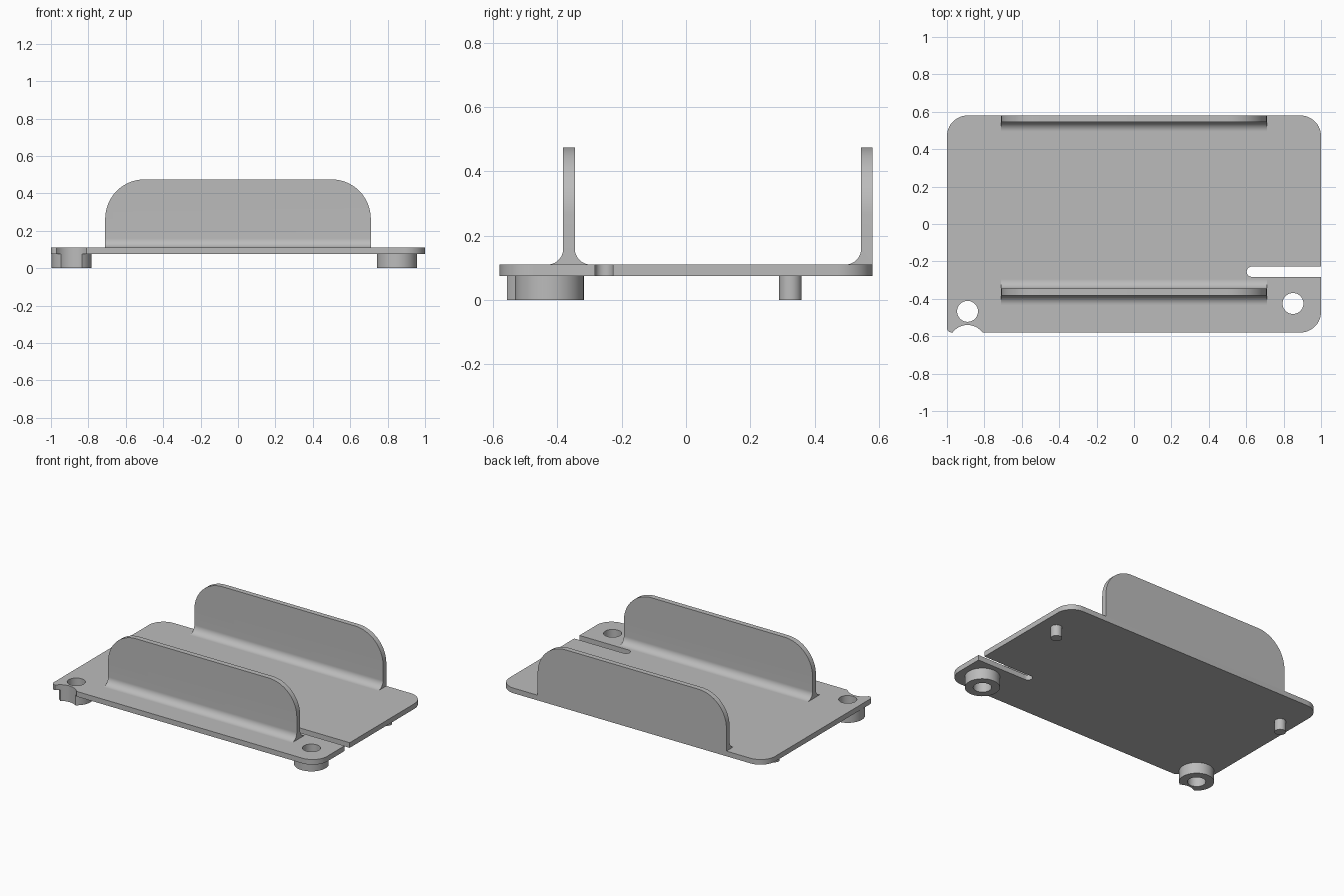
import bpy
import bmesh
from math import radians, cos, sin
from mathutils import Matrix, Vector

cube = bpy.data.objects.get("Cube")
if cube:
    bpy.data.objects.remove(cube, do_unlink=True)

grey = bpy.data.materials.new("light grey")
grey.use_nodes = True
grey.diffuse_color = (0.5, 0.5, 0.5, 1)
grey.node_tree.nodes["Principled BSDF"].inputs["Base Color"].default_value = (0.5, 0.5, 0.5, 1)

# Orientations: profile drawn in the xz plane, or in the yz plane
XZ = Matrix.Rotation(radians(90), 4, "X")
YZ = Matrix(((0, 0, 1, 0), (1, 0, 0, 0), (0, 1, 0, 0), (0, 0, 0, 1)))


def arc(cx, cy, r, start, end, n=16):
    angles = [radians(start + (end - start) * i / n) for i in range(n + 1)]
    return [(cx + r * cos(a), cy + r * sin(a)) for a in angles]


def circle(cx, cy, r):
    return arc(cx, cy, r, 0, 360, 48)[:-1]


def prism(name, loops, low, high, turn=Matrix()):
    """Extrude a filled profile; loops after the first are holes."""
    curve = bpy.data.curves.new(name, "CURVE")
    curve.dimensions = "2D"
    curve.fill_mode = "BOTH"
    curve.extrude = (high - low) / 2
    for loop in loops:
        spline = curve.splines.new("POLY")
        spline.points.add(len(loop) - 1)
        for point, (u, v) in zip(spline.points, loop):
            point.co = (u, v, 0, 1)
        spline.use_cyclic_u = True
    source = bpy.data.objects.new(name + "_profile", curve)
    bpy.context.collection.objects.link(source)
    bpy.context.view_layer.update()
    graph = bpy.context.evaluated_depsgraph_get()
    mesh = bpy.data.meshes.new_from_object(source.evaluated_get(graph))
    bpy.data.objects.remove(source)
    mesh.transform(turn @ Matrix.Translation(Vector((0, 0, (low + high) / 2))))
    bm = bmesh.new()
    bm.from_mesh(mesh)
    bmesh.ops.remove_doubles(bm, verts=bm.verts, dist=0.0001)
    bmesh.ops.recalc_face_normals(bm, faces=bm.faces)
    bm.to_mesh(mesh)
    bm.free()
    mesh.materials.clear()
    mesh.materials.append(grey)
    obj = bpy.data.objects.new(name, mesh)
    bpy.context.collection.objects.link(obj)
    return obj


def smooth(obj):
    bpy.ops.object.select_all(action="DESELECT")
    obj.select_set(True)
    bpy.context.view_layer.objects.active = obj
    bpy.ops.object.shade_smooth_by_angle(angle=radians(30))


BASE, TOP, WALL_TOP = 0.075, 0.11, 0.475
LEFT_HOLE, RIGHT_HOLE = (0.85, -0.425), (-0.89, -0.467)
HOLE_R, BOSS_R = 0.056, 0.107
NOTCH = (-0.89, -0.64, 0.1)

# Base plate with rounded corners, edge notch, side slot and two holes
outline = (
    arc(-0.975, -0.555, 0.025, 180, 270, 6)
    + arc(*NOTCH, 143, 37)
    + arc(0.89, -0.47, 0.11, 270, 360)
    + [(1, -0.2825)]
    + arc(0.63, -0.255, 0.0275, 270, 90)
    + [(1, -0.2275)]
    + arc(0.89, 0.47, 0.11, 0, 90)
    + arc(-0.89, 0.47, 0.11, 90, 180)
)
smooth(prism("base_plate", [outline, circle(*LEFT_HOLE, HOLE_R), circle(*RIGHT_HOLE, HOLE_R)], BASE, TOP))

# Hollow bosses under the front holes, one cut by the notch
smooth(prism("left_boss", [circle(*LEFT_HOLE, BOSS_R), circle(*LEFT_HOLE, HOLE_R)], 0, BASE))
cut_ring = arc(*RIGHT_HOLE, BOSS_R, -58, 238, 40) + arc(*NOTCH, 125, 55)[1:-1]
smooth(prism("right_boss", [cut_ring, circle(*RIGHT_HOLE, HOLE_R)], 0, BASE))

# Locating pegs under the back corners
for side, x in (("left", 0.89), ("right", -0.89)):
    smooth(prism(side + "_peg", [circle(x, 0.325, 0.035)], 0, BASE))


def wall(name, front, back, back_fillet):
    """Upright wall with filleted foot and rounded upper corners."""
    r = 0.05
    section = [(front, WALL_TOP)] + arc(front - r, TOP + r, r, 0, -90)
    if back_fillet:
        section += arc(back + r, TOP + r, r, 270, 180)
    else:
        section += [(back, TOP)]
    section += [(back, WALL_TOP)]
    obj = prism(name, [section], -0.71, 0.71, YZ)
    corner = 0.21
    x, z = 0.71 - corner, WALL_TOP - corner
    shape = [(-0.71, 0), (0.71, 0)] + arc(x, z, corner, 0, 90) + arc(-x, z, corner, 90, 180)
    cutter = prism(name + "_cutter", [shape], -1, 1, XZ)
    cutter.hide_render = True
    mod = obj.modifiers.new("round_corners", "BOOLEAN")
    mod.operation = "INTERSECT"
    mod.solver = "EXACT"
    mod.object = cutter
    bpy.context.view_layer.objects.active = obj
    bpy.ops.object.modifier_apply(modifier=mod.name)
    bpy.data.objects.remove(cutter)
    smooth(obj)


wall("front_wall", -0.382, -0.346, True)
wall("back_wall", 0.545, 0.58, False)
